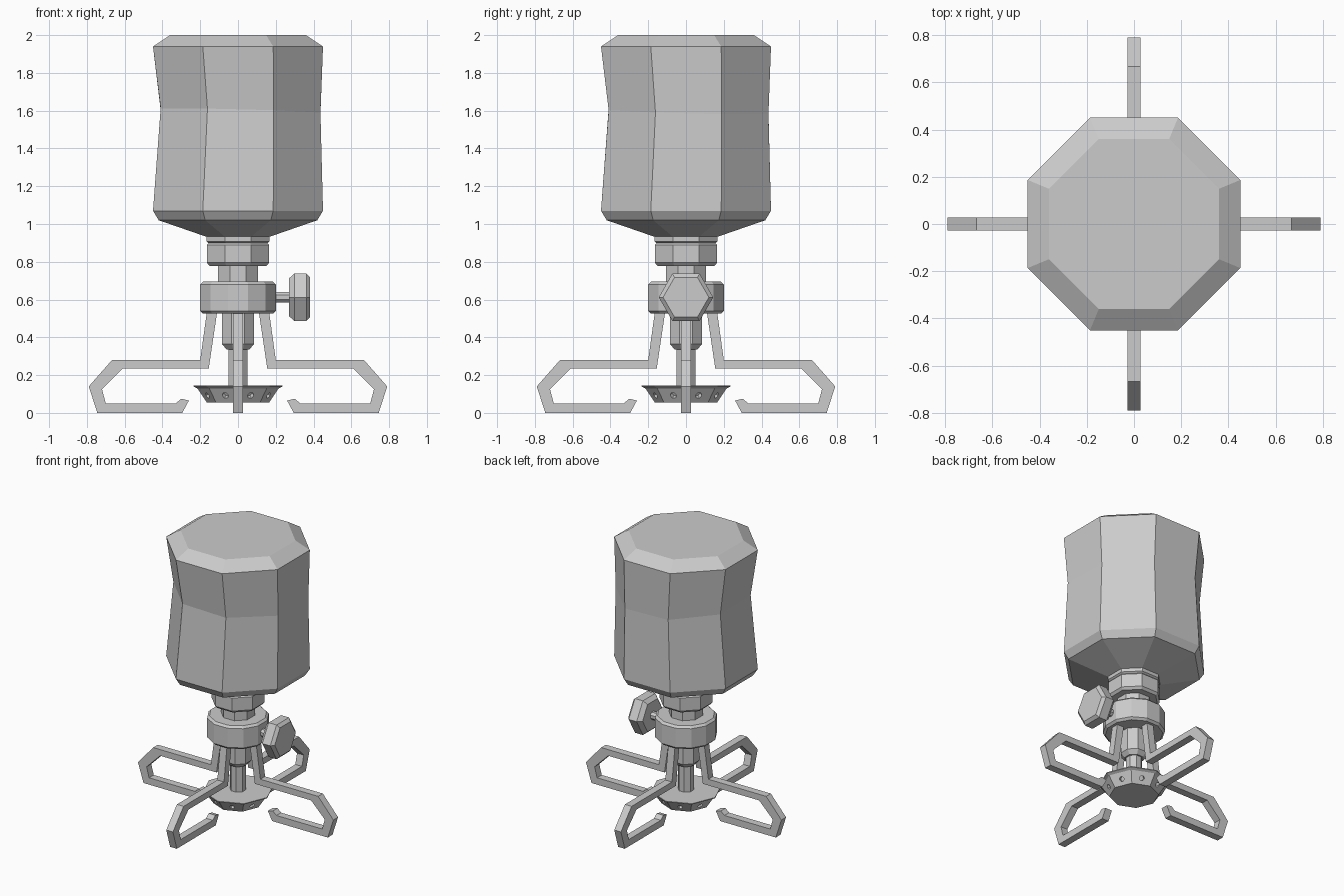
import bpy, bmesh
from math import pi, cos, sin, atan2
from mathutils import Matrix

if "Cube" in bpy.data.objects:
    bpy.data.objects.remove(bpy.data.objects["Cube"])


def add_object(name, bm):
    bmesh.ops.recalc_face_normals(bm, faces=bm.faces)
    mesh = bpy.data.meshes.new(name)
    bm.to_mesh(mesh)
    bm.free()
    obj = bpy.data.objects.new(name, mesh)
    bpy.context.collection.objects.link(obj)
    return obj


def lathe(name, profile, sides=8, flats=True):
    """Faceted solid from (radius, z) pairs; flats=True: radius is to the flat sides, facing the axes."""
    bm = bmesh.new()
    turn = pi / sides if flats else 0
    grow = 1 / cos(pi / sides) if flats else 1
    rings = []
    for r, z in profile:
        rings.append([bm.verts.new((r * grow * cos(2 * pi * i / sides + turn),
                                    r * grow * sin(2 * pi * i / sides + turn), z))
                      for i in range(sides)])
    for a, b in zip(rings, rings[1:]):
        for i in range(sides):
            j = (i + 1) % sides
            bm.faces.new((a[i], a[j], b[j], b[i]))
    bm.faces.new(rings[0][::-1])
    bm.faces.new(rings[-1])
    return add_object(name, bm)


# Bottle, with its middle ring dented towards one side
bottle = lathe("bottle", [(0.16, 0.93), (0.42, 1.02), (0.45, 1.07), (0.45, 1.6),
                          (0.45, 1.94), (0.36, 2.0)])
for v in bottle.data.vertices:
    if 1.5 < v.co.z < 1.7:
        x, y = v.co.x * 0.94 + 0.0135, v.co.y * 0.94 + 0.0135
        v.co = (x, y, 1.597 - 0.025 * (x + y))

# Screw cap, neck, collar, tube and stem
lathe("bottle_ring", [(0.15, 0.895), (0.168, 0.908), (0.168, 0.94)])
lathe("screw_cap", [(0.15, 0.778), (0.165, 0.795), (0.165, 0.89), (0.15, 0.905)])
lathe("neck", [(0.105, 0.68), (0.105, 0.785)])
lathe("collar", [(0.185, 0.525), (0.2, 0.54), (0.2, 0.68), (0.185, 0.695)], 12)
lathe("tube", [(0.06, 0.335), (0.085, 0.365), (0.085, 0.54)])
lathe("stem", [(0.05, 0.12), (0.05, 0.35)])

# Dispensing dish with a hole in each sloping side
dish = lathe("dish", [(0.165, 0.055), (0.215, 0.13), (0.235, 0.14), (0.235, 0.146)], 8, False)
bm = bmesh.new()
tilt = atan2(0.05 * cos(pi / 8), 0.075)
for k in range(8):
    m = (Matrix.Rotation((k + 0.5) * pi / 4, 4, 'Z') @ Matrix.Translation((0.175, 0, 0.092))
         @ Matrix.Rotation(pi / 2 + tilt, 4, 'Y'))
    bmesh.ops.create_cone(bm, cap_ends=True, segments=6, radius1=0.018, radius2=0.018,
                          depth=0.05, matrix=m)
cutter = add_object("dish_hole_cutter", bm)
cutter.hide_render = True
cut = dish.modifiers.new("holes", 'BOOLEAN')
cut.operation = 'DIFFERENCE'
cut.object = cutter
bpy.context.view_layer.objects.active = dish
dish.select_set(True)
bpy.ops.object.modifier_apply(modifier="holes")
bpy.data.objects.remove(cutter)

# Four bent flat legs
outline = [(0.105, 0.57), (0.16, 0.57), (0.2, 0.28), (0.667, 0.28), (0.79, 0.14), (0.745, 0),
           (0.295, 0), (0.26, 0.065), (0.30, 0.075), (0.33, 0.05), (0.70, 0.05),
           (0.72, 0.125), (0.61, 0.235), (0.155, 0.235)]
for k in range(4):
    bm = bmesh.new()
    face = bm.faces.new([bm.verts.new((x, -0.027, z)) for x, z in outline])
    ext = bmesh.ops.extrude_face_region(bm, geom=[face])
    bmesh.ops.translate(bm, vec=(0, 0.054, 0),
                        verts=[g for g in ext["geom"] if isinstance(g, bmesh.types.BMVert)])
    leg = add_object(f"leg_{k + 1}", bm)
    leg.rotation_euler.z = k * pi / 2

# Side knob on a short shaft
for name, profile, sides in (("knob_shaft", [(0.027, 0.17), (0.027, 0.29)], 8),
                             ("knob", [(0.1, 0.27), (0.125, 0.298), (0.125, 0.362), (0.105, 0.382)], 6)):
    part = lathe(name, profile, sides)
    part.location.z = 0.612
    part.rotation_euler.y = pi / 2
